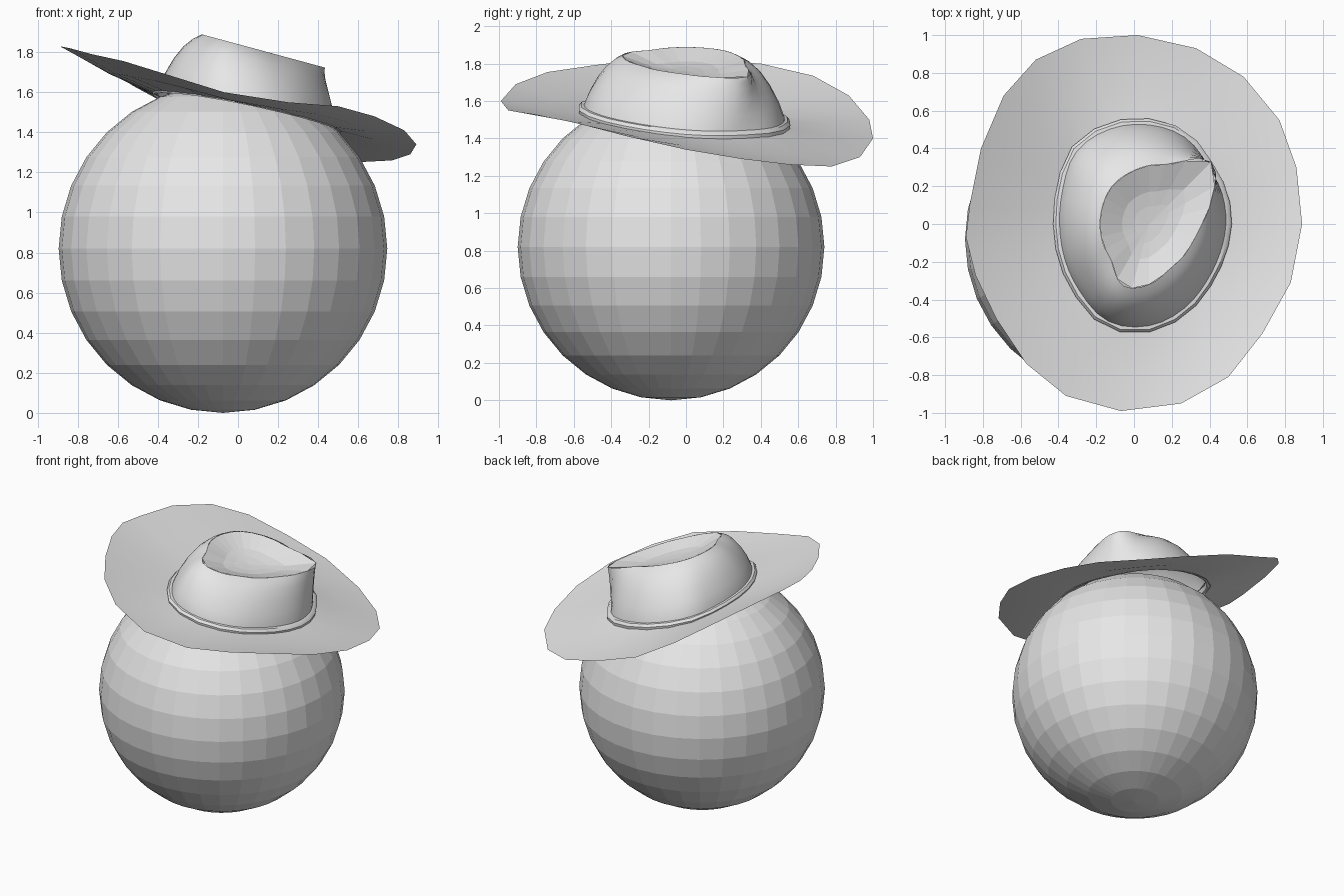
import bpy, bmesh, math
from mathutils import Vector

cube = bpy.data.objects.get("Cube")
if cube:
    bpy.data.objects.remove(cube, do_unlink=True)

grey = bpy.data.materials.new("plain grey")
grey.use_nodes = True
grey.diffuse_color = (0.8, 0.8, 0.8, 1)
grey.node_tree.nodes["Principled BSDF"].inputs["Base Color"].default_value = (0.8, 0.8, 0.8, 1)

CENTRE = Vector((0.08, 0.0))
STEPS = 48

# Crown outline radii at even angles, starting at +x
BASE = [.43, .44, .46, .52, .55, .57, .57, .52, .5, .51, .54, .585, .565, .51, .455, .43]
RIM = [.28, .36, .465, .345, .31, .29, .28, .265, .26, .265, .28, .355, .32, .265, .25, .25]


def radius(table, angle):
    """Smooth periodic interpolation of a radius table."""
    n = len(table)
    p = angle / math.tau * n
    i = math.floor(p)
    t = p - i
    a, b, c, d = (table[(i + k) % n] for k in (-1, 0, 1, 2))
    return b + t / 2 * (c - a + t * (2 * a - 5 * b + 4 * c - d + t * (3 * (b - c) + d - a)))


def base_height(x, y):
    return 1.5 - 0.2 * (x - 0.05) - 0.07 * y


def rim_height(x, y):
    return 1.84 - 0.27 * x


def point(angle, r):
    return CENTRE.x + r * math.cos(angle), CENTRE.y + r * math.sin(angle)


def loft(name, rings, cap=None, smooth=40):
    """Join closed rings of points, optionally closing the last one to a point."""
    bm = bmesh.new()
    loops = [[bm.verts.new(p) for p in ring] for ring in rings]
    n = len(loops[0])
    for low, high in zip(loops, loops[1:]):
        for i in range(n):
            j = (i + 1) % n
            bm.faces.new((low[i], low[j], high[j], high[i]))
    if cap:
        tip = bm.verts.new(cap)
        for i in range(n):
            bm.faces.new((loops[-1][i], loops[-1][(i + 1) % n], tip))
    mesh = bpy.data.meshes.new(name)
    bm.to_mesh(mesh)
    bm.free()
    return finish(bpy.data.objects.new(name, mesh), smooth)


def finish(obj, smooth):
    if obj.name not in bpy.context.scene.collection.all_objects:
        bpy.context.scene.collection.objects.link(obj)
    obj.data.materials.append(grey)
    if smooth:
        bpy.ops.object.select_all(action='DESELECT')
        bpy.context.view_layer.objects.active = obj
        obj.select_set(True)
        bpy.ops.object.shade_smooth_by_angle(angle=math.radians(smooth))
    return obj


angles = [math.tau * i / STEPS for i in range(STEPS)]


# Crown wall: height fraction and how far it has drawn in to the rim
def wall_ring(height, draw):
    ring = []
    for a in angles:
        b, r = radius(BASE, a) - 0.02, radius(RIM, a)
        x, y = point(a, b + (r - b) * draw)
        low = base_height(*point(a, b))
        high = rim_height(*point(a, r))
        ring.append((x, y, low + (high - low) * height))
    return ring


loft("crown", [wall_ring(h, d) for h, d in
               ((0, 0), (.12, .03), (.35, .16), (.6, .36), (.8, .58), (.93, .8), (1, 1))])


# Shallow dent in the top of the crown
def dent_ring(scale, drop):
    ring = []
    for a in angles[::2]:
        r = radius(RIM, a)
        x, y = point(a, r * scale)
        ring.append((x, y, rim_height(x, y) - drop))
    return ring


loft("crown_dent", [dent_ring(1, 0), dent_ring(.8, .02), dent_ring(.55, .045), dent_ring(.3, .055)],
     cap=(CENTRE.x, CENTRE.y, rim_height(*CENTRE) - 0.06), smooth=0)


# Narrow band around the foot of the crown
def band_ring(grow, lift):
    ring = []
    for a in angles[::2]:
        x, y = point(a, radius(BASE, a) + grow)
        ring.append((x, y, base_height(x, y) + lift))
    return ring


loft("hat_band", [band_ring(*p) for p in ((.005, -.005), (.008, .015), (-.006, .032), (-.03, .034))])

# Wide curled brim: edge points, going round from +x
EDGE = [(.89, 0, 1.34), (.86, .3, 1.29), (.77, .55, 1.26), (.58, .78, 1.25), (.33, .93, 1.3),
        (.02, 1, 1.4), (-.28, .98, 1.5), (-.52, .87, 1.63), (-.69, .68, 1.735), (-.81, .4, 1.8),
        (-.87, .1, 1.82), (-.89, -.07, 1.83), (-.84, -.27, 1.82), (-.73, -.5, 1.79),
        (-.57, -.74, 1.755), (-.36, -.91, 1.69), (-.07, -.99, 1.6), (.25, -.95, 1.55),
        (.5, -.81, 1.53), (.68, -.58, 1.48), (.83, -.31, 1.41)]
inner, middle = [], []
for p in EDGE:
    edge = Vector(p)
    a = math.atan2(edge.y - CENTRE.y, edge.x - CENTRE.x) % math.tau
    x, y = point(a, radius(BASE, a) - 0.015)
    foot = Vector((x, y, base_height(x, y)))
    inner.append(foot)
    middle.append(foot.lerp(edge, 0.5) - Vector((0, 0, 0.015)))
loft("brim", [EDGE, middle, inner], smooth=60)

# Faceted ball under the hat
bpy.ops.mesh.primitive_uv_sphere_add(segments=32, ring_count=16, radius=0.82,
                                     location=(-0.075, -0.08, 0.82))
ball = bpy.context.object
ball.name = "ball"
finish(ball, 0)
